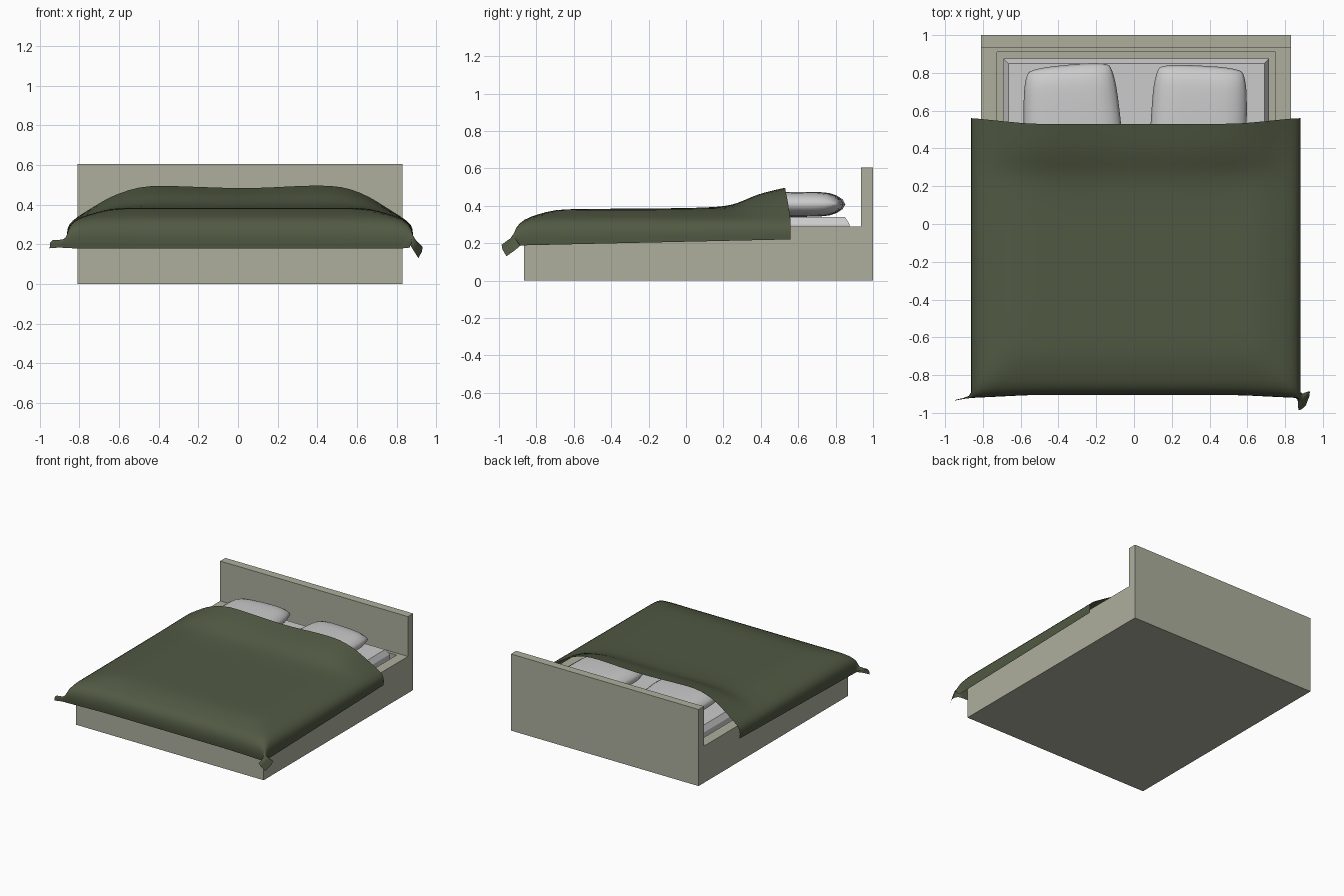
import bpy, bmesh
from mathutils import Vector

if "Cube" in bpy.data.objects:
    bpy.data.objects.remove(bpy.data.objects["Cube"])


def material(name, rgb):
    m = bpy.data.materials.new(name)
    m.diffuse_color = (*rgb, 1)
    m.use_nodes = True
    m.node_tree.nodes["Principled BSDF"].inputs["Base Color"].default_value = m.diffuse_color
    return m


def make_object(name, bm, mat=None, smooth=False):
    bmesh.ops.recalc_face_normals(bm, faces=bm.faces)
    me = bpy.data.meshes.new(name)
    bm.to_mesh(me)
    bm.free()
    ob = bpy.data.objects.new(name, me)
    bpy.context.collection.objects.link(ob)
    if mat:
        me.materials.append(mat)
    for p in me.polygons:
        p.use_smooth = smooth
    return ob


def box(lo, hi):
    bm = bmesh.new()
    bmesh.ops.create_cube(bm, size=1)
    for v in bm.verts:
        v.co = [hi[k] if v.co[k] > 0 else lo[k] for k in range(3)]
    return bm


def lerp(x, pts):
    if x <= pts[0][0]:
        return pts[0][1]
    for (a, b), (c, d) in zip(pts, pts[1:]):
        if x <= c:
            return b + (d - b) * (x - a) / (c - a)
    return pts[-1][1]


wood = material("painted_wood", (0.42, 0.43, 0.34))
cloth = material("green_cloth", (0.082, 0.1, 0.056))
linen = material("white_linen", (0.8, 0.8, 0.78))

# Bed frame: L profile pulled across x, with a mattress recess
bm = bmesh.new()
profile = [(-0.865, 0), (1, 0), (1, 0.605), (0.935, 0.605), (0.935, 0.29), (-0.865, 0.29)]
face = bm.faces.new([bm.verts.new((-0.81, y, z)) for y, z in profile])
ext = bmesh.ops.extrude_face_region(bm, geom=[face])
bmesh.ops.translate(bm, vec=(1.64, 0, 0),
                    verts=[g for g in ext["geom"] if isinstance(g, bmesh.types.BMVert)])
frame = make_object("bed_frame", bm, wood)
cutter = make_object("recess_cutter", box((-0.725, -0.79, 0.19), (0.75, 0.91, 0.4)), wood)
cutter.hide_render = True
cutter.hide_viewport = True
cut = frame.modifiers.new("recess", "BOOLEAN")
cut.operation = "DIFFERENCE"
cut.solver = "EXACT"
cut.object = cutter

# Mattress with a chamfered top
bm = box((-0.69, -0.755, 0.19), (0.715, 0.875, 0.30))
top = max(bm.faces, key=lambda f: f.calc_center_median().z)
bmesh.ops.inset_region(bm, faces=[top], thickness=0.035)
for v in top.verts:
    v.co.z = 0.34
make_object("mattress", bm, linen)


# Pillows: two puffed grids joined along the seam
def pillow(name, corners):
    a, b, c, d = [Vector(p) for p in corners]
    bm = bmesh.new()
    for side in (-1, 1):
        new = bmesh.ops.create_grid(bm, x_segments=8, y_segments=8, size=1)["verts"]
        for v in new:
            u, w = v.co.x, v.co.y
            puff = max(0, (1 - u ** 4) * (1 - w ** 4)) ** 0.5
            s = (u * (1 - 0.12 * w ** 4) + 1) / 2
            t = (w * (1 - 0.10 * u ** 4) + 1) / 2
            p = a.lerp(b, s).lerp(d.lerp(c, s), t)
            v.co = (p.x, p.y, 0.408 + side * 0.067 * puff)
    bmesh.ops.remove_doubles(bm, verts=bm.verts, dist=0.0005)
    ob = make_object(name, bm, None, True)
    ob.modifiers.new("soft", "SUBSURF").levels = 1
    ob.modifiers["soft"].render_levels = 1


pillow("pillow_left", [(-0.61, 0.34), (-0.02, 0.34), (-0.09, 0.89), (-0.605, 0.84)])
pillow("pillow_right", [(0.62, 0.34), (0.05, 0.34), (0.09, 0.875), (0.62, 0.845)])

# Blanket: draped grid, hanging at the sides and foot, lifted over the pillows
half = [(0.87, 0.19), (0.874, 0.24), (0.866, 0.29), (0.825, 0.332), (0.74, 0.355),
        (0.66, 0.38), (0.56, 0.388), (0.46, 0.40), (0.3, 0.40), (0.15, 0.40)]
cols = [(0.01 - x, z) for x, z in half] + [(0.01, 0.4)] + [(0.01 + x, z) for x, z in half[::-1]]
rows = [(-0.90, 0.18), (-0.908, 0.23), (-0.90, 0.285), (-0.87, 0.328), (-0.79, 0.355),
        (-0.7, 0.38), (-0.58, 0.383), (-0.25, 0.385), (0, 0.387), (0.2, 0.393),
        (0.28, 0.40), (0.35, 0.40), (0.42, 0.40), (0.53, 0.40)]
lift_x = [(-0.83, 0), (-0.6, 0.75), (-0.5, 1), (0.07, 0.8), (0.3, 0.95), (0.55, 1), (0.83, 0)]
lift_y = [(0.25, 0), (0.36, 0.055), (0.42, 0.075), (0.53, 0.1)]
last = len(cols) - 1
# Loose corner folds at the foot
folds = {(0, 0): (-0.95, -0.935, 0.18), (0, 1): (-0.95, -0.93, 0.24), (1, 0): (-0.9, -0.925, 0.185),
         (last, 0): (0.91, -0.96, 0.13), (last, 1): (0.95, -0.86, 0.2),
         (last - 1, 0): (0.86, -1.01, 0.21), (last - 1, 1): (0.885, -0.94, 0.25)}
bm = bmesh.new()
grid = []
for j, (y0, zy) in enumerate(rows):
    line = []
    for i, (x, zx) in enumerate(cols):
        hang = max(0, 1 - min(i, last - i) / 3)
        spread = min(1, max(0, (abs(x) - 0.55) / 0.3))
        y = y0 + (0.03 * spread if j == len(rows) - 1 else 0)
        y -= 0.015 * spread if j < 3 else 0
        z = min(zx + 0.03 * hang * (y + 0.8) / 1.35, zy)
        z += lerp(x, lift_x) * lerp(y0, lift_y)
        line.append(bm.verts.new(folds.get((i, j), (x, y, z))))
    grid.append(line)
for j in range(len(rows) - 1):
    for i in range(last):
        bm.faces.new((grid[j][i], grid[j][i + 1], grid[j + 1][i + 1], grid[j + 1][i]))
blanket = make_object("blanket", bm, cloth, True)
sub = blanket.modifiers.new("soft", "SUBSURF")
sub.levels = sub.render_levels = 1
sub.boundary_smooth = "PRESERVE_CORNERS"
